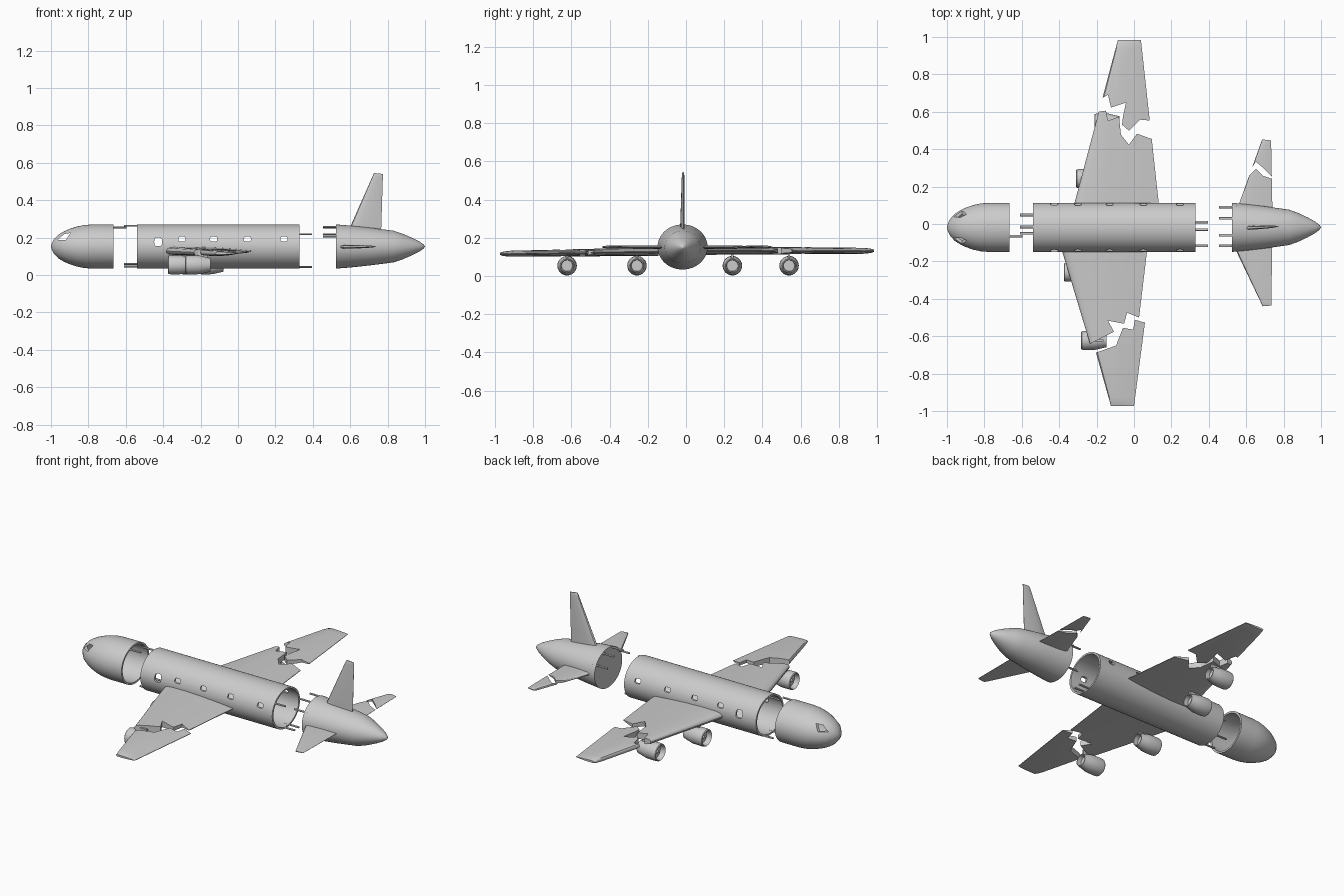
import bpy, bmesh, math
from mathutils import Vector

if "Cube" in bpy.data.objects:
    bpy.data.objects.remove(bpy.data.objects["Cube"])

CY, CZ, RY, RZ = -0.018, 0.152, 0.131, 0.118   # fuselage centre and radii


def finish(bm, name):
    bmesh.ops.remove_doubles(bm, verts=bm.verts, dist=1e-5)
    bmesh.ops.recalc_face_normals(bm, faces=bm.faces)
    me = bpy.data.meshes.new(name)
    bm.to_mesh(me)
    bm.free()
    ob = bpy.data.objects.new(name, me)
    bpy.context.collection.objects.link(ob)
    return ob


def activate(ob):
    bpy.ops.object.select_all(action='DESELECT')
    ob.select_set(True)
    bpy.context.view_layer.objects.active = ob


def smooth(ob, angle=32):
    activate(ob)
    bpy.ops.object.shade_smooth_by_angle(angle=math.radians(angle))


def lathe(name, profile, cy, cz, ry, rz, x=0, closed=False, n=64):
    """Revolve (x, r) points around a lengthwise axis."""
    bm = bmesh.new()
    rings = [[bm.verts.new((x + px, cy + ry * r * math.cos(2 * math.pi * i / n),
                            cz + rz * r * math.sin(2 * math.pi * i / n)))
              for i in range(n)] for px, r in profile]
    pairs = list(zip(rings, rings[1:])) + ([(rings[-1], rings[0])] if closed else [])
    for a, b in pairs:
        for i in range(n):
            j = (i + 1) % n
            bm.faces.new((a[i], a[j], b[j], b[i]))
    bmesh.ops.dissolve_degenerate(bm, dist=1e-6, edges=bm.edges)
    return finish(bm, name)


def prisms(polys, axis):
    """Cutter made of polygons extruded along 'y' (xz points) or 'z' (xy points)."""
    bm = bmesh.new()
    d = Vector((0, 1, 0)) if axis == 'y' else Vector((0, 0, 1))
    for poly in polys:
        vs = [bm.verts.new((a, -0.5, b) if axis == 'y' else (a, b, -0.5)) for a, b in poly]
        f = bm.faces.new(vs)
        ext = bmesh.ops.extrude_face_region(bm, geom=[f], use_keep_orig=True)
        bmesh.ops.translate(bm, vec=d, verts=[v for v in ext['geom']
                                              if isinstance(v, bmesh.types.BMVert)])
    ob = finish(bm, "cutter")
    ob.hide_render = True
    return ob


def cut(ob, cutter, op):
    m = ob.modifiers.new("cut", 'BOOLEAN')
    m.object, m.operation, m.solver = cutter, op, 'EXACT'
    activate(ob)
    bpy.ops.object.modifier_apply(modifier=m.name)
    bpy.data.objects.remove(cutter)


FOIL = [(0, 0), (.008, .4), (.03, .72), (.1, .95), (.3, 1), (.55, .82), (.8, .48), (1, .08)]


def panel(name, root, tip, th_root, th_tip, normal):
    """Lofted wing: root and tip are (leading, trailing) points."""
    bm = bmesh.new()
    (rl, rt), (tl, tt) = [[Vector(p) for p in e] for e in (root, tip)]
    nrm, rings = Vector(normal), []
    for f, k in ((0, 1), (.94, 1), (.98, .75), (1, .4)):
        le, te = rl.lerp(tl, f), rt.lerp(tt, f)
        th = (th_root + (th_tip - th_root) * f) * k / 2
        up = [le.lerp(te, t) + nrm * th * h for t, h in FOIL]
        dn = [le.lerp(te, t) - nrm * th * h for t, h in FOIL[1:]]
        rings.append([bm.verts.new(p) for p in up + dn[::-1]])
    n = len(rings[0])
    for a, b in zip(rings, rings[1:]):
        for i in range(n):
            bm.faces.new((a[i], a[(i + 1) % n], b[(i + 1) % n], b[i]))
    bm.faces.new(rings[0])
    bm.faces.new(rings[-1])
    return finish(bm, name)


def keep(ob, crack, y_end):
    """Keep the side of the jagged crack that reaches y_end."""
    poly = [(-.7, y_end), (-.7, crack[0][1])] + crack + [(.9, crack[-1][1]), (.9, y_end)]
    # y range exceeds the prism only in z, so the cutter spans z -0.5..0.5
    cut(ob, prisms([poly], 'z'), 'INTERSECT')


def box(name, x0, x1, y0, y1, z0, z1):
    bm = bmesh.new()
    bmesh.ops.create_cube(bm, size=1)
    for v in bm.verts:
        v.co = ((x0, x1)[v.co.x > 0], (y0, y1)[v.co.y > 0], (z0, z1)[v.co.z > 0])
    return finish(bm, name)


# Fuselage sections, hollow shells
W = 0.09
nose_out = [(-1, 0), (-.997, .12), (-.985, .32), (-.96, .54), (-.93, .69), (-.9, .8),
            (-.86, .91), (-.82, .975), (-.78, 1), (-.665, 1)]
nose_in = [(-.665, 1 - W), (-.78, 1 - W), (-.82, .88), (-.86, .81), (-.9, .69),
           (-.93, .57), (-.96, .38), (-.975, .2), (-.98, 0)]
nose = lathe("nose_section", nose_out + nose_in, CY, CZ, RY, RZ)
mid = lathe("middle_section", [(-.54, 1), (.33, 1), (.33, 1 - W), (-.54, 1 - W)],
            CY, CZ, RY, RZ, closed=True)
tail_out = [(.525, 1), (.6, .95), (.7, .86), (.83, .72), (.88, .58), (.93, .4),
            (.97, .23), (.993, .09), (1, 0)]
tail_in = [(.97, 0), (.92, .3), (.87, .5), (.82, .63), (.7, .77), (.6, .86), (.525, 1 - W)]
tail = lathe("tail_section", tail_out + tail_in, CY, CZ, RY, RZ)
# the open rim joins outer and inner tail walls
bm = bmesh.new()
bm.from_mesh(tail.data)
bmesh.ops.bridge_loops(bm, edges=[e for e in bm.edges if e.is_boundary])
bmesh.ops.recalc_face_normals(bm, faces=bm.faces)
bm.to_mesh(tail.data)
bm.free()

# Cockpit and cabin window openings
cut(nose, prisms([[(-.965, .187), (-.93, .218), (-.895, .225), (-.92, .187)]], 'y'), 'DIFFERENCE')


def opening(x, z, w, h):
    pts = []
    for i in range(20):
        c, s = math.cos(i * math.pi / 10), math.sin(i * math.pi / 10)
        pts.append((x + w / 2 * math.copysign(abs(c) ** .6, c), z + h / 2 * math.copysign(abs(s) ** .6, s)))
    return pts


holes = [opening(-.427, .177, .042, .046)]
holes += [opening(x, .192, .038, .026) for x in (-.3, -.13, .05, .245)]
cut(mid, prisms(holes, 'y'), 'DIFFERENCE')
for ob in (nose, mid, tail):
    smooth(ob)

# Broken stringer rods at the section ends: x range, y, top or bottom
RODS = [(-.70, -.595, -.065, 1), (-.61, -.51, .048, -1), (-.61, -.51, -.016, 1),
        (-.61, -.51, -.05, -1), (.3, .395, .01, -1), (.3, .395, -.03, -1),
        (.3, .395, -.117, 1), (.455, .55, .09, 1), (.455, .55, .03, 1),
        (.455, .55, -.06, 1), (.455, .55, -.117, 1)]
for x0, x1, y, side in RODS:
    z = CZ + side * RZ * .94 * math.sqrt(1 - ((y - CY) / (RY * .94)) ** 2)
    smooth(lathe("broken_rod", [(x0, 0), (x0, 1), (x1, 1), (x1, 0)], y, z, .007, .005, n=10))

# Main wings, each snapped into two pieces along a jagged crack
UP = (0, 0, 1)
R_IN = [(-.193, .6), (-.15, .606), (-.139, .552), (-.08, .574), (-.07, .478), (-.027, .424),
        (.016, .483), (.09, .456)]
R_OUT = [(-.176, .67), (-.139, .691), (-.123, .622), (-.043, .649), (-.059, .574),
         (-.064, .531), (-.027, .499), (.032, .558), (.096, .552)]
L_IN = [(-.235, -.64), (-.107, -.576), (-.139, -.517), (-.053, -.533), (-.037, -.474), (.027, -.5)]
L_OUT = [(-.203, -.688), (-.096, -.65), (-.059, -.555), (-.005, -.565), (.005, -.512), (.059, -.528)]
WINGS = [("right_wing_inner", -.32, .133, .105, -.086, .037, .985, .134, .132, R_IN, .05),
         ("right_wing_outer", -.32, .133, .105, -.086, .037, .985, .134, .132, R_OUT, 1.1),
         ("left_wing_inner", -.385, .07, -.143, -.135, -.03, -.974, .128, .116, L_IN, -.05),
         ("left_wing_outer", -.356, .109, -.143, -.123, 0, -.974, .128, .116, L_OUT, -1.1)]
for name, a, b, y0, c, d, y1, z0, z1, crack, end in WINGS:
    ob = panel(name, [(a, y0, z0), (b, y0, z0)], [(c, y1, z1), (d, y1, z1)], .046, .03, UP)
    keep(ob, crack, end)
    smooth(ob)

# Tailplanes; the right one is cracked
S_IN = [(.604, .248), (.652, .296), (.69, .258), (.738, .242)]
S_OUT = [(.615, .28), (.652, .333), (.695, .296), (.738, .253)]
for name, crack, end in (("right_tailplane_inner", S_IN, 0), ("right_tailplane_outer", S_OUT, .7)):
    ob = panel(name, [(.55, .075, .15), (.74, .075, .15)],
               [(.685, .452, .152), (.733, .447, .152)], .02, .013, UP)
    keep(ob, crack, end)
    smooth(ob)
smooth(panel("left_tailplane", [(.53, -.11, .15), (.738, -.11, .15)],
             [(.688, -.44, .152), (.735, -.436, .152)], .02, .013, UP))

# Tail fin
smooth(panel("tail_fin", [(.59, -.022, .235), (.765, -.012, .225)],
             [(.727, -.016, .545), (.775, -.012, .54)], .022, .012, (0, 1, 0)))

# Engines with fan hub, open intake and recessed exhaust, on short pylons
ENGINE = [(.01, 0), (.03, .013), (.03, .038), (.006, .041), (0, .045), (.004, .049),
          (.02, .051), (.075, .05), (.105, .043), (.135, .036), (.135, .031), (.11, .029), (.11, 0)]
for x, y in ((-.375, -.257), (-.283, -.623), (-.31, .243), (-.212, .54)):
    smooth(lathe("engine", ENGINE, y, .054, 1, 1, x=x, n=32))
    box("engine_pylon", x + .05, x + .12, y - .006, y + .006, .085, .125)
